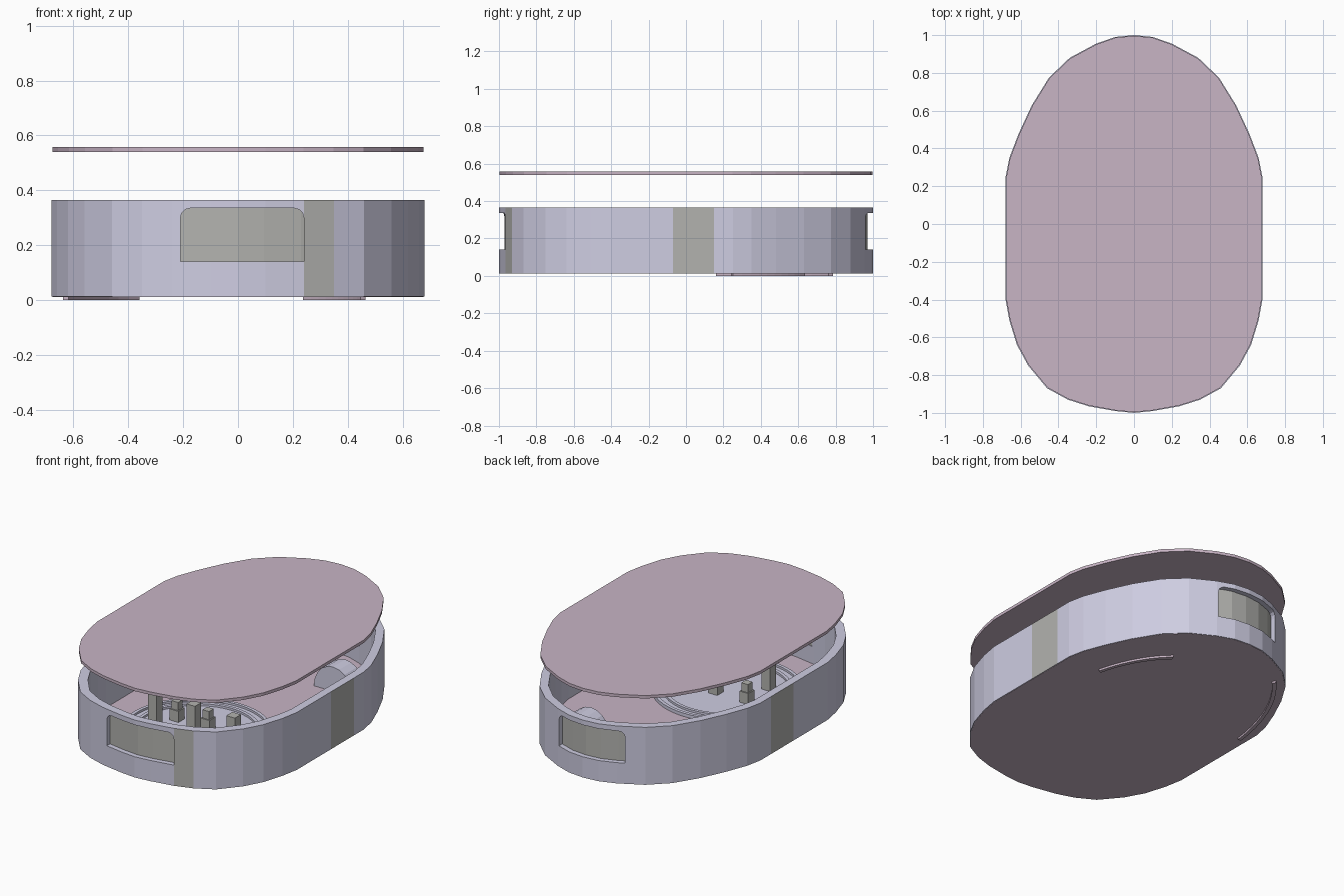
import bpy, bmesh, math
from mathutils import Matrix, Vector

if "Cube" in bpy.data.objects:
    bpy.data.objects.remove(bpy.data.objects["Cube"])

def material(name, rgb):
    m = bpy.data.materials.new(name)
    m.diffuse_color = (*rgb, 1)
    m.use_nodes = True
    m.node_tree.nodes["Principled BSDF"].inputs["Base Color"].default_value = m.diffuse_color
    return m

LILAC = material("lilac", (0.62, 0.61, 0.76))
PINK = material("pink", (0.58, 0.46, 0.56))
GREY = material("grey", (0.45, 0.45, 0.43))

# Right half of the egg-shaped outline, back to front
HALF = [(0, 1), (.1, .99), (.2, .955), (.34, .88), (.45, .775), (.54, .63), (.61, .48), (.66, .35),
        (.68, .25), (.68, .15), (.68, -.07), (.68, -.4), (.66, -.51), (.62, -.64), (.56, -.75),
        (.46, -.87), (.35, -.93), (.24, -.965), (.1, -.99), (0, -1)]
OUTLINE = HALF + [(-x, y) for x, y in HALF[-2:0:-1]]

def inset(t):
    return [(x * (1 - t / .68), y * (1 - t)) for x, y in OUTLINE]

def finish(name, bm, mats):
    bmesh.ops.recalc_face_normals(bm, faces=bm.faces)
    me = bpy.data.meshes.new(name)
    bm.to_mesh(me)
    bm.free()
    ob = bpy.data.objects.new(name, me)
    bpy.context.collection.objects.link(ob)
    for m in mats:
        me.materials.append(m)
    return ob

def prism(name, pts, z0, z1, mat, matrix=Matrix()):
    bm = bmesh.new()
    f = bm.faces.new([bm.verts.new((x, y, z0)) for x, y in pts])
    r = bmesh.ops.extrude_face_region(bm, geom=[f])
    bmesh.ops.translate(bm, vec=(0, 0, z1 - z0),
                        verts=[v for v in r["geom"] if isinstance(v, bmesh.types.BMVert)])
    bm.transform(matrix)
    return finish(name, bm, [mat])

def ring(name, outer, inner, z0, z1, mats, grey_test=None):
    bm = bmesh.new()
    loops = [[bm.verts.new((x, y, z)) for x, y in pts]
             for pts, z in ((outer, z0), (outer, z1), (inner, z1), (inner, z0))]
    n = len(outer)
    for k in range(4):
        a, b = loops[k], loops[(k + 1) % 4]
        for i in range(n):
            j = (i + 1) % n
            f = bm.faces.new((a[i], a[j], b[j], b[i]))
            if k == 0 and grey_test and grey_test(f.calc_center_median()):
                f.material_index = 1
    return finish(name, bm, mats)

def boolean(ob, cutter, op):
    m = ob.modifiers.new("cut", "BOOLEAN")
    m.operation, m.object, m.solver = op, cutter, "EXACT"
    bpy.context.view_layer.objects.active = ob
    bpy.ops.object.modifier_apply(modifier=m.name)

def circle(r, cx, cy, n=48):
    return [(cx + r * math.cos(2 * math.pi * i / n), cy + r * math.sin(2 * math.pi * i / n))
            for i in range(n)]

# Base floor and floating lid
prism("floor", inset(.004), .012, .035, PINK)
prism("lid", inset(.004), .54, .558, PINK)

# Wall with a few grey outer facets
def is_grey(c):
    return (abs(c.x) > .67 and -.07 < c.y < .15) or (.24 < c.x < .35 and c.y < -.9)

wall = ring("wall", OUTLINE, inset(.05), .013, .365, [LILAC, GREY], is_grey)

# Windows: cut openings and fill each with a recessed panel
# name, u range along the wall, lowest z, axis, sign
WINDOWS = [("front", -.21, .24, .14, "y", -1), ("back", -.24, .19, .14, "y", 1),
           ("right", -.30, .14, .14, "x", 1), ("left", -.30, -.06, .035, "x", -1)]
for name, u0, u1, z0, axis, sign in WINDOWS:
    zt, r = .335, .035
    arc = [(r * math.cos(a), r * math.sin(a)) for a in (0, math.pi / 6, math.pi / 3, math.pi / 2)]
    pts = [(u0, z0), (u1, z0)] + [(u1 - r + c, zt - r + s) for c, s in arc]
    pts += [(u0 + r - c, zt - r + s) for c, s in reversed(arc)]
    if axis == "y":
        place, near, far = Matrix(((1, 0, 0, 0), (0, 0, sign, 0), (0, 1, 0, 0), (0, 0, 0, 1))), .8, 1.2
    else:
        place, near, far = Matrix(((0, 0, sign, 0), (1, 0, 0, 0), (0, 1, 0, 0), (0, 0, 0, 1))), .5, .9
    cutter = prism("cutter", pts, near, far, None, place)
    cutter.hide_render = True
    panel = ring(name + "_window_panel", inset(.03), inset(.045), .02, .36, [GREY])
    boolean(panel, cutter, "INTERSECT")
    boolean(wall, cutter, "DIFFERENCE")
    bpy.data.objects.remove(cutter)

# Round platform with two raised rings
CX, CY = -.03, -.36
prism("platform", circle(.42, CX, CY), .033, .042, LILAC)
for i, r in enumerate((.42, .36)):
    ring(f"platform_ring_{i + 1}", circle(r, CX, CY), circle(r - .02, CX, CY), .036, .055, [LILAC])

# Inner posts: tall row at the front, short stepped pair behind
def post(name, x, y, w, z0, z1):
    h = w / 2
    prism(name, [(x - h, y - h), (x + h, y - h), (x + h, y + h), (x - h, y + h)], z0, z1, GREY)

for i, x in enumerate((-.21, .05, .32)):
    post(f"tall_post_{i + 1}", x, -.5, .058, .035, .29)
for i, x in enumerate((-.21, .0)):
    post(f"short_post_base_{i + 1}", x, -.29, .06, .035, .11)
    post(f"short_post_top_{i + 1}", x, -.29, .045, .11, .16)

# Rounded block near the back
half_disc = [(.13 * math.cos(math.pi * i / 10), .035 + .15 * math.sin(math.pi * i / 10)) for i in range(11)]
prism("rounded_block", half_disc, .52, .64, LILAC,
      Matrix.Translation((.28, 0, 0)) @ Matrix(((1, 0, 0, 0), (0, 0, 1, 0), (0, 1, 0, 0), (0, 0, 0, 1))))

# Low curved ridges below the floor
def ridge(name, scale, a0, a1):
    angles = [math.radians(a0 + (a1 - a0) * i / 10) for i in range(11)]
    pts = [(.66 * scale * math.cos(a), .98 * scale * math.sin(a)) for a in angles]
    pts += [(.66 * (scale - .03) * math.cos(a), .98 * (scale - .03) * math.sin(a)) for a in reversed(angles)]
    prism(name, pts, 0, .014, PINK)

ridge("under_ridge_outer", .98, 125, 170)
ridge("under_ridge_inner", .75, 20, 60)
